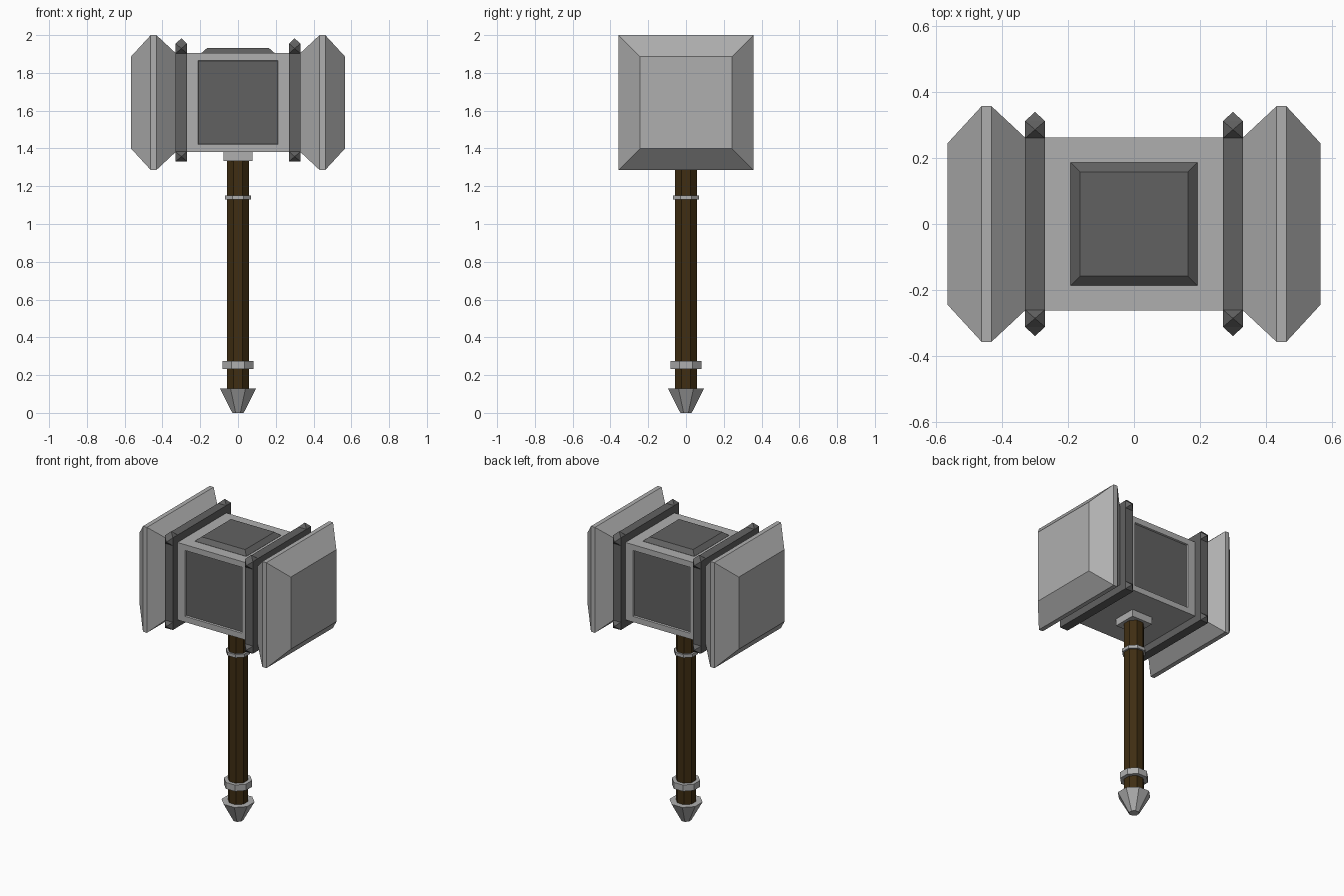
import bpy, bmesh, math
from mathutils import Matrix

if "Cube" in bpy.data.objects:
    bpy.data.objects.remove(bpy.data.objects["Cube"])

def material(name, rgb):
    m = bpy.data.materials.new(name)
    m.diffuse_color = (*rgb, 1)
    m.use_nodes = True
    m.node_tree.nodes["Principled BSDF"].inputs["Base Color"].default_value = m.diffuse_color
    return m

STEEL = material("light steel", (0.43, 0.43, 0.43))
DARK = material("dark steel", (0.12, 0.12, 0.12))
WOOD = material("dark wood", (0.05, 0.027, 0.006))
ZC = 1.643  # height of the head's centre

def finish(name, bm, *mats):
    bmesh.ops.recalc_face_normals(bm, faces=bm.faces)
    me = bpy.data.meshes.new(name)
    bm.to_mesh(me)
    bm.free()
    for m in mats:
        me.materials.append(m)
    ob = bpy.data.objects.new(name, me)
    bpy.context.collection.objects.link(ob)
    return ob

def loft(bm, rings):
    """Skin a list of point rings and cap both ends."""
    rings = [[bm.verts.new(p) for p in r] for r in rings]
    n = len(rings[0])
    for a, b in zip(rings, rings[1:]):
        for i in range(n):
            j = (i + 1) % n
            bm.faces.new((a[i], a[j], b[j], b[i]))
    bm.faces.new(rings[0][::-1])
    bm.faces.new(rings[-1])

def box(bm, lo, hi):
    c = [(a + b) / 2 for a, b in zip(lo, hi)]
    s = [b - a for a, b in zip(lo, hi)]
    bmesh.ops.create_cube(bm, size=1, matrix=Matrix.Translation(c) @ Matrix.Diagonal((*s, 1)))

def octagonal(name, profile, mat):
    """Eight-sided turned part; profile = (half width, z)."""
    bm = bmesh.new()
    k = 1 / math.cos(math.pi / 8)
    loft(bm, [[(r * k * math.cos((i + .5) * math.pi / 4),
                r * k * math.sin((i + .5) * math.pi / 4), z) for i in range(8)]
              for r, z in profile])
    return finish(name, bm, mat)

def rect_z(hx, hy, z):
    return [(-hx, -hy, z), (hx, -hy, z), (hx, hy, z), (-hx, hy, z)]

# Handle and its fittings
octagonal("handle", [(0.058, 0.10), (0.058, 1.36)], WOOD)
octagonal("pommel", [(0.03, 0.0), (0.096, 0.13)], STEEL)
octagonal("lower_collar", [(0.082, 0.232), (0.082, 0.275)], STEEL)
octagonal("upper_collar", [(0.07, 1.13), (0.07, 1.152)], STEEL)
bm = bmesh.new()
box(bm, (-0.078, -0.078, 1.333), (0.078, 0.078, 1.39))
finish("head_socket", bm, STEEL)

# Head core with recessed dark panels front and back
bm = bmesh.new()
box(bm, (-0.34, -0.262, ZC - 0.262), (0.34, 0.262, ZC + 0.262))
bm.normal_update()
for f in [f for f in bm.faces if abs(f.normal.y) > 0.9]:
    s = 1 if f.normal.y > 0 else -1
    bmesh.ops.inset_region(bm, faces=[f], thickness=0.055)
    for v in f.verts:
        v.co.x = math.copysign(0.212, v.co.x)
    bmesh.ops.inset_region(bm, faces=[f], thickness=0.005, depth=0)
    for v in f.verts:
        v.co.y -= s * 0.01
    f.material_index = 1
finish("head_core", bm, STEEL, DARK)

# Top plate
bm = bmesh.new()
loft(bm, [rect_z(0.193, 0.187, 1.90), rect_z(0.193, 0.187, 1.906), rect_z(0.163, 0.157, 1.932)])
finish("top_plate", bm, DARK)

for side, s in (("left", -1), ("right", 1)):
    # Flared striking face
    bm = bmesh.new()
    loft(bm, [[(s * x, a * h, ZC + b * h) for a, b in ((-1, -1), (1, -1), (1, 1), (-1, 1))]
              for x, h in ((0.33, 0.262), (0.432, 0.357), (0.462, 0.357), (0.566, 0.244))])
    finish(side + "_striking_face", bm, STEEL)

    # Square band made of four bars
    bm = bmesh.new()
    x0, x1, i, o = s * 0.3 - 0.03, s * 0.3 + 0.03, 0.260, 0.312
    for t in (-1, 1):
        a, b = sorted((t * i, t * o))
        box(bm, (x0, a, ZC - o), (x1, b, ZC + o))
        box(bm, (x0, -i, ZC + a), (x1, i, ZC + b))
    # Pyramid studs at the corners
    def stud(base, tip):
        vs = [bm.verts.new(p) for p in base]
        top = bm.verts.new(tip)
        for k in range(4):
            bm.faces.new((vs[k], vs[(k + 1) % 4], top))
    m = (i + o) / 2
    for t in (-1, 1):
        stud([(x0, t * i, ZC + o), (x1, t * i, ZC + o), (x1, t * o, ZC + o), (x0, t * o, ZC + o)],
             (s * 0.3, t * m, ZC + o + 0.028))
        for u in (-1, 1):
            stud([(x0, t * o, ZC + u * i), (x1, t * o, ZC + u * i),
                  (x1, t * o, ZC + u * o), (x0, t * o, ZC + u * o)],
                 (s * 0.3, t * (o + 0.028), ZC + u * m))
    finish(side + "_band", bm, DARK)
